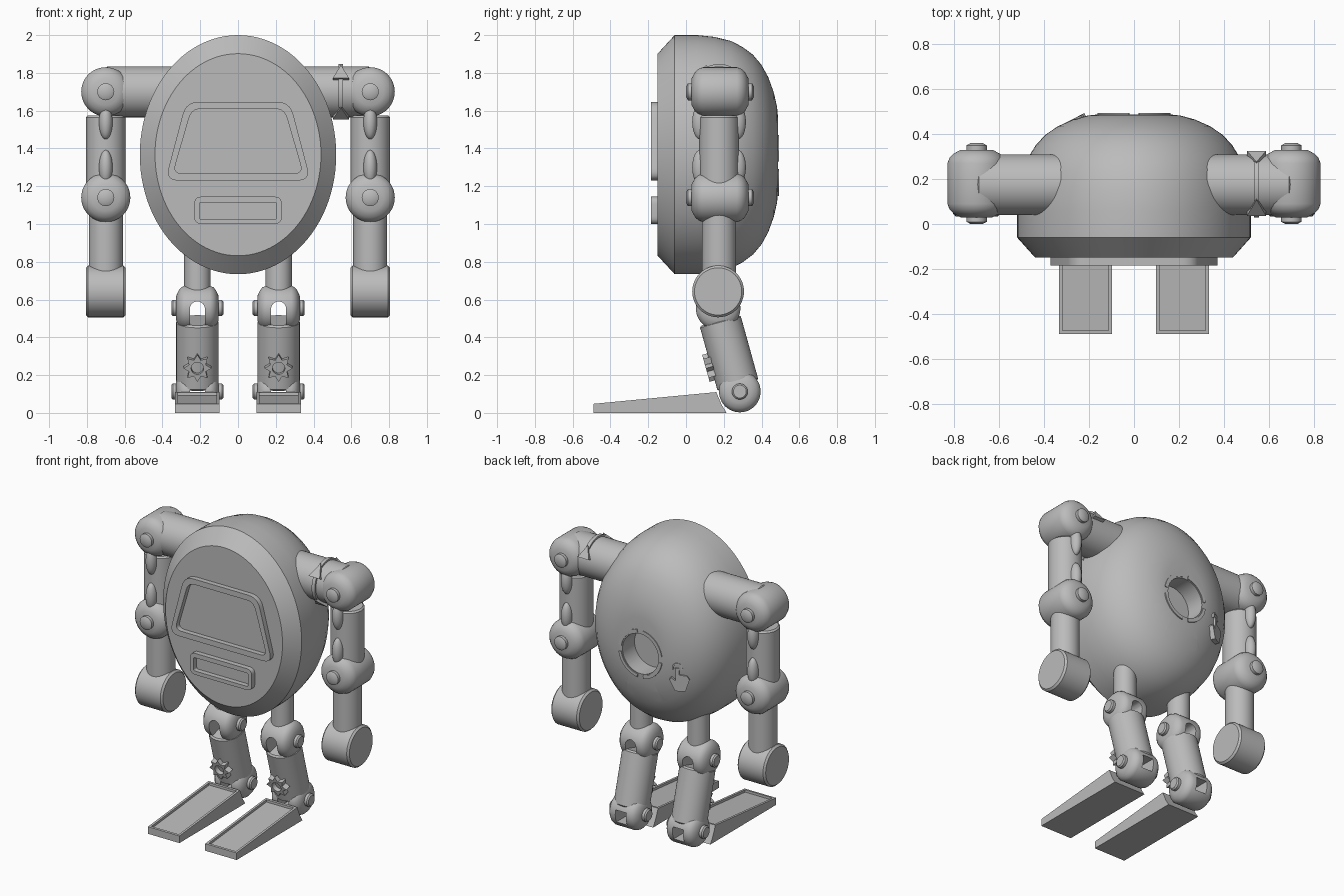
import bpy, bmesh
from math import sin, cos, pi, radians
from mathutils import Matrix, Vector

cube = bpy.data.objects.get("Cube")
if cube:
    bpy.data.objects.remove(cube)

grey = bpy.data.materials.new("plain_grey")
grey.use_nodes = True
grey.diffuse_color = (0.5, 0.5, 0.5, 1)
grey.node_tree.nodes["Principled BSDF"].inputs["Base Color"].default_value = (0.5, 0.5, 0.5, 1)

ALONG_X = Matrix.Rotation(pi / 2, 4, 'Y')
ALONG_Y = Matrix.Rotation(-pi / 2, 4, 'X')
FRONT = Matrix.Rotation(pi / 2, 4, 'X')
BACK = Matrix.Rotation(pi, 4, 'Z') @ FRONT


def shade(me):
    me.shade_smooth()
    me.set_sharp_from_angle(angle=radians(32))


def finish(name, bm, matrix=Matrix()):
    bm.transform(matrix)
    bmesh.ops.recalc_face_normals(bm, faces=bm.faces)
    me = bpy.data.meshes.new(name)
    bm.to_mesh(me)
    bm.free()
    me.materials.append(grey)
    shade(me)
    ob = bpy.data.objects.new(name, me)
    bpy.context.scene.collection.objects.link(ob)
    return ob


def at(x, y, z, rot=Matrix()):
    return Matrix.Translation((x, y, z)) @ rot


def lathe(name, profile, matrix, n=48):
    """Closed solid of revolution about local z from (radius, height) pairs."""
    bm = bmesh.new()
    rings = [[bm.verts.new((r * cos(2 * pi * i / n), r * sin(2 * pi * i / n), h))
              for i in range(n)] for r, h in profile]
    for a, b in zip(rings, rings[1:]):
        for i in range(n):
            j = (i + 1) % n
            bm.faces.new((a[i], a[j], b[j], b[i]))
    bm.faces.new(rings[0])
    bm.faces.new(rings[-1])
    return finish(name, bm, matrix)


def rod(name, r, h0, h1, matrix, bevel=0.01):
    return lathe(name, [(r - bevel, h0), (r, h0 + bevel), (r, h1 - bevel), (r - bevel, h1)], matrix)


def prism(name, pts, depth, matrix):
    bm = bmesh.new()
    face = bm.faces.new([bm.verts.new((x, y, 0)) for x, y in pts])
    new = bmesh.ops.extrude_face_region(bm, geom=[face])["geom"]
    bmesh.ops.translate(bm, vec=(0, 0, depth), verts=[v for v in new if isinstance(v, bmesh.types.BMVert)])
    return finish(name, bm, matrix)


def frame(name, outer, inner, depth, matrix, closed=True):
    """Raised border between two outlines with equal point counts."""
    bm = bmesh.new()
    loops = [[bm.verts.new((x, y, z)) for x, y in pts]
             for pts, z in ((outer, 0), (outer, depth), (inner, depth), (inner, 0))]
    n = len(outer)
    for a, b in zip(loops, loops[1:] + loops[:1]):
        for i in range(n if closed else n - 1):
            j = (i + 1) % n
            bm.faces.new((a[i], a[j], b[j], b[i]))
    if not closed:
        bm.faces.new([loop[0] for loop in loops])
        bm.faces.new([loop[-1] for loop in loops])
    return finish(name, bm, matrix)


def arc(r, a0, a1, n=12):
    return [(r * cos(radians(a0 + (a1 - a0) * i / n)), r * sin(radians(a0 + (a1 - a0) * i / n)))
            for i in range(n + 1)]


def rounded(corners, r, n=5):
    out = []
    for i, c in enumerate(corners):
        c, p, q = Vector(c), Vector(corners[i - 1]), Vector(corners[(i + 1) % len(corners)])
        a, b = c + (p - c).normalized() * r, c + (q - c).normalized() * r
        for k in range(n + 1):
            t = k / n
            out.append(tuple(a * (1 - t) ** 2 + c * 2 * t * (1 - t) + b * t * t))
    return out


def trapezoid(bottom, top, z0, z1):
    return [(-bottom, z0), (bottom, z0), (top, z1), (-top, z1)]


def cut(ob, *cutters):
    for c in cutters:
        mod = ob.modifiers.new("cut", 'BOOLEAN')
        mod.object, mod.solver = c, 'EXACT'
    bpy.context.view_layer.update()
    me = bpy.data.meshes.new_from_object(ob.evaluated_get(bpy.context.evaluated_depsgraph_get()))
    ob.modifiers.clear()
    ob.data = me
    shade(me)
    for c in cutters:
        bpy.data.objects.remove(c)


def joint(name, matrix, r, half, bolt, reach):
    """Drum with rounded shoulders and a bolt head at each end."""
    side = [(r, half * .6), (r * .93, half * .76), (r * .8, half * .88), (r * .55, half)]
    drum = lathe(name, [(a, -h) for a, h in reversed(side)] + side, matrix)
    lathe(name + "_bolt", [(bolt * .6, -reach), (bolt, -reach + .01), (bolt, reach - .01),
                           (bolt * .6, reach)], matrix, 32)
    return drum


# Body: egg outline, bevelled front face, domed back
body = lathe("body", [(.845, -.15), (1, -.06), (1, .06), (.985, .15), (.95, .24), (.9, .3), (.835, .355),
                      (.75, .4), (.65, .435), (.52, .465), (.4, .482), (.3, .488)],
             at(0, 0, 1.367) @ Matrix.Diagonal((.52, 1, .633, 1)) @ ALONG_Y, 96)
cut(body,
    rod("port_cutter", .135, .36, .6, at(0, 0, 1.31, ALONG_Y), 0),
    prism("slot_cutter", rounded(trapezoid(.13, .13, -.04, .04), .04), .25, at(0, .40, 1.04, BACK)))
for k in range(4):
    frame("port_rim_segment", arc(.163, 90 * k + 8, 90 * k + 82), arc(.142, 90 * k + 8, 90 * k + 82),
          .025, at(0, .468, 1.31, BACK), False)

# Front frames
frame("screen_frame", rounded(trapezoid(.385, .275, 1.23, 1.647), .07),
      rounded(trapezoid(.345, .245, 1.267, 1.61), .05), .037, at(0, -.147, 0, FRONT))
frame("panel_frame", rounded(trapezoid(.232, .232, 1.0, 1.145), .04),
      rounded(trapezoid(.205, .205, 1.025, 1.115), .012), .037, at(0, -.147, 0, FRONT))

# Pointing hand plate on the back
hand_turn = Matrix.Rotation(radians(27), 4, 'Z') @ BACK
hand = [(-.03, -.08), (.035, -.08), (.06, 0), (.045, .025), (-.005, .03), (-.005, .075),
        (-.028, .075), (-.028, -.01), (-.055, .01), (-.065, -.005)]
prism("hand_plate", hand, .03, at(-.265, .437, 1.2, hand_turn))
frame("hand_plate_halo", arc(.034, -20, 200), arc(.024, -20, 200), .03,
      at(-.25, .443, 1.275, hand_turn), False)

ARM_Y, KNEE, ANKLE = .175, Vector((0, .17, .555)), Vector((0, .285, .113))
LEG_TILT = Matrix.Rotation(radians(15.5), 4, 'X')

for s, side in ((1, "left_"), (-1, "right_")):
    # Arm
    x = .7 * s
    rod(side + "shoulder_arm", .135, .25, .7, at(0, ARM_Y, 1.7, Matrix.Rotation(s * pi / 2, 4, 'Y')))
    joint(side + "shoulder_joint", at(x, .18, 1.7, ALONG_Y), .13, .15, .045, .18)
    rod(side + "upper_arm", .105, 1.16, 1.575, at(x, ARM_Y, 0))
    joint(side + "elbow_joint", at(x, .18, 1.14, ALONG_Y), .13, .15, .045, .18)
    rod(side + "forearm", .09, .64, 1.12, at(x, ARM_Y, 0))
    rod(side + "hand", .137, -.105, .105, at(x, .17, .643, ALONG_X), .012)
    for z in (1.54, 1.3):
        for y in (.075, .275):
            bm = bmesh.new()
            bmesh.ops.create_uvsphere(bm, u_segments=24, v_segments=16, radius=1)
            finish(side + "arm_rib", bm, at(x, y, z) @ Matrix.Diagonal((.036, .042, .092, 1)))

    # Leg
    x = .215 * s
    rod(side + "thigh", .07, .6, 1.0, at(x, .17, 0))
    knee = joint(side + "knee_joint", at(x, KNEE.y, KNEE.z, ALONG_X), .118, .112, .042, .137)
    bpy.data.objects.remove(bpy.data.objects[side + "knee_joint_bolt"])
    arch = [(.04, -.2)] + arc(.04, 0, 180) + [(-.04, -.2)]
    cut(knee, prism("arch_cutter", arch, .6, at(x, .5, .55, FRONT)))
    shin_top = Vector((x, .18, .49))
    shin = at(*shin_top, LEG_TILT)
    rod(side + "shin", .112, -.36, 0, shin)
    ankle = joint(side + "ankle_joint", at(x, ANKLE.y, ANKLE.z, ALONG_X), .11, .112, .042, .14)
    bpy.data.objects.remove(bpy.data.objects[side + "ankle_joint_bolt"])
    gap = trapezoid(.04, .04, .06, .145)
    cut(ankle, prism("gap_cutter", gap, .8, at(x, .6, 0, FRONT)))
    for joint_at in (KNEE, ANKLE):
        for e in (-1, 1):
            rod(side + "leg_bolt", .042, -.025, .025, at(x + e * .113, joint_at.y, joint_at.z, ALONG_X), .008)

    # Gear on the shin
    gear = shin @ at(0, -.1, -.225, FRONT)
    frame(side + "gear_ring", arc(.048, 0, 360, 32)[:-1], arc(.033, 0, 360, 32)[:-1], .04, gear)
    for k in range(8):
        tooth = Matrix.Rotation(k * pi / 4, 4, 'Z')
        prism(side + "gear_tooth", [(.045, -.018), (.074, 0), (.045, .018)], .04, gear @ tooth)

    # Wedge foot with a sunken top
    profile = [(-.49, 0), (.215, 0), (.19, .04), (.16, .11), (-.49, .048)]
    foot = prism(side + "foot", profile, .236,
                 at(x - .118, 0, 0, Matrix(((0, 0, 1, 0), (1, 0, 0, 0), (0, 1, 0, 0), (0, 0, 0, 1)))))
    bm = bmesh.new()
    bm.from_mesh(foot.data)
    top = max(bm.faces, key=lambda f: f.normal.z)
    bmesh.ops.inset_region(bm, faces=[top], thickness=.022, depth=0)
    floor = bmesh.ops.extrude_face_region(bm, geom=[top])["geom"]
    bmesh.ops.translate(bm, vec=(0, 0, -.016), verts=[v for v in floor if isinstance(v, bmesh.types.BMVert)])
    bmesh.ops.delete(bm, geom=[top], context='FACES_ONLY')
    bm.to_mesh(foot.data)
    bm.free()
    shade(foot.data)

# Curved arrows around the left shoulder arm
for a0, a1 in ((45, 120), (150, 215)):
    bm = bmesh.new()
    rows = [[bm.verts.new((.545 + dx, ARM_Y + y, 1.7 + z)) for y, z in arc(r, a0, a1)]
            for r, dx in ((.13, -.012), (.147, -.012), (.147, .012), (.13, .012))]
    for a, b in zip(rows, rows[1:] + rows[:1]):
        for i in range(len(a) - 1):
            bm.faces.new((a[i], a[i + 1], b[i + 1], b[i]))
    finish("arrow_band", bm)
for base, tip in ((152, 115), (18, 50), (248, 212)):
    bm = bmesh.new()
    rows = [[bm.verts.new((.545 + dx, ARM_Y + r * cos(radians(a)), 1.7 + r * sin(radians(a))))
             for dx, a in ((-.042, base), (.042, base), (0, tip))] for r in (.125, .157)]
    bm.faces.new(rows[0])
    bm.faces.new(rows[1])
    for i in range(3):
        j = (i + 1) % 3
        bm.faces.new((rows[0][i], rows[0][j], rows[1][j], rows[1][i]))
    finish("arrow_head", bm)
